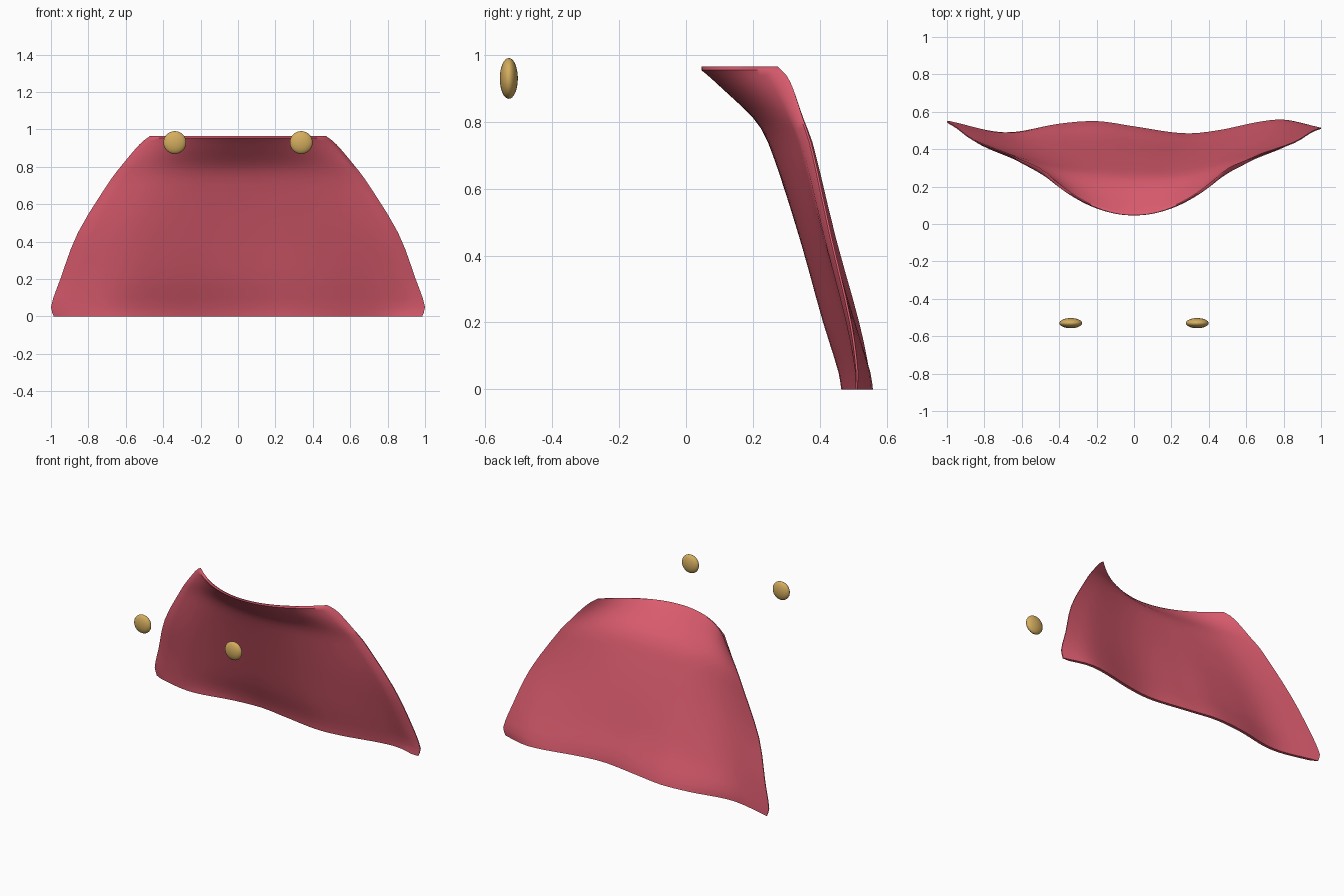
import bpy, bmesh, math

if "Cube" in bpy.data.objects:
    bpy.data.objects.remove(bpy.data.objects["Cube"])


def material(name, rgb):
    m = bpy.data.materials.new(name)
    m.diffuse_color = (*rgb, 1)
    m.use_nodes = True
    m.node_tree.nodes["Principled BSDF"].inputs["Base Color"].default_value = m.diffuse_color
    return m


def spline(points, t):
    """Smooth interpolation of rows (key, values...) at key t."""
    i = 0
    while i < len(points) - 2 and t > points[i + 1][0]:
        i += 1
    a, b = points[i], points[i + 1]
    p, q = points[max(i - 1, 0)], points[min(i + 2, len(points) - 1)]
    h = b[0] - a[0]
    s = (t - a[0]) / h
    out = []
    for k in range(1, len(a)):
        ma = (b[k] - p[k]) / (b[0] - p[0]) * h
        mb = (q[k] - a[k]) / (q[0] - a[0]) * h
        out.append((2*s**3 - 3*s*s + 1) * a[k] + (s**3 - 2*s*s + s) * ma
                   + (3*s*s - 2*s**3) * b[k] + (s**3 - s*s) * mb)
    return out


red = material("rose cloth", (0.70, 0.105, 0.155))
gold = material("gold", (0.66, 0.42, 0.115))

# Cape rows: height, half width, middle depth, edge depth, hem wave amount
ROWS = [(0.0, 0.985, 0.52, 0.52, 1.0), (0.05, 1.0, 0.507, 0.522, 0.9),
        (0.2, 0.95, 0.447, 0.50, 0.6), (0.45, 0.855, 0.366, 0.44, 0.3),
        (0.74, 0.675, 0.265, 0.375, 0.1), (0.81, 0.62, 0.222, 0.35, 0.04),
        (0.9, 0.545, 0.128, 0.32, 0.0), (0.94, 0.505, 0.084, 0.30, 0.0),
        (0.965, 0.47, 0.053, 0.275, 0.0)]
# Hem wave: position across, depth
HEM = [(-1, 0.55), (-0.7, 0.49), (-0.4, 0.537), (-0.2, 0.55), (0, 0.522),
       (0.27, 0.485), (0.45, 0.50), (0.7, 0.55), (0.83, 0.557), (1, 0.512)]
HEIGHTS = [0, 0.02, 0.05, 0.1, 0.15, 0.2, 0.28, 0.36, 0.45, 0.55, 0.65, 0.7,
           0.74, 0.78, 0.81, 0.84, 0.87, 0.9, 0.92, 0.94, 0.955, 0.965]
N = 40

# Cape: front and back sheets joined round a thin rim
bm = bmesh.new()
front, back = [], []
for j, z in enumerate(HEIGHTS):
    w, mid, edge, wave = spline(ROWS, z)
    f_row, b_row = [], []
    for i in range(N + 1):
        u = -1 + 2 * i / N
        y = mid + (edge - mid) * u * u + wave * (spline(HEM, u)[0] - 0.52)
        rim = i in (0, N) or j == len(HEIGHTS) - 1
        thick = 0.006 if rim else 0.02
        b_row.append(bm.verts.new((u * w, y, z)))
        f_row.append(bm.verts.new((u * w, y - thick, z)))
    front.append(f_row)
    back.append(b_row)
M = len(HEIGHTS) - 1
for j in range(M):
    for i in range(N):
        for g in (front, back):
            bm.faces.new((g[j][i], g[j][i+1], g[j+1][i+1], g[j+1][i]))
    for i in (0, N):
        bm.faces.new((front[j][i], front[j+1][i], back[j+1][i], back[j][i]))
for j in (0, M):
    for i in range(N):
        bm.faces.new((front[j][i], front[j][i+1], back[j][i+1], back[j][i]))
bmesh.ops.recalc_face_normals(bm, faces=bm.faces)
mesh = bpy.data.meshes.new("cape")
bm.to_mesh(mesh)
bm.free()
cape = bpy.data.objects.new("cape", mesh)
bpy.context.collection.objects.link(cape)
mesh.materials.append(red)
bpy.context.view_layer.objects.active = cape
cape.select_set(True)
bpy.ops.object.shade_smooth_by_angle(angle=math.radians(50))

# Clasp buttons: flattened spheres
for side, name in ((-1, "left_button"), (1, "right_button")):
    bpy.ops.mesh.primitive_uv_sphere_add(segments=32, ring_count=16, radius=1,
                                         location=(side * 0.338, -0.53, 0.93))
    button = bpy.context.object
    button.name = name
    button.scale = (0.061, 0.027, 0.061)
    button.data.materials.append(gold)
    bpy.ops.object.shade_smooth()
